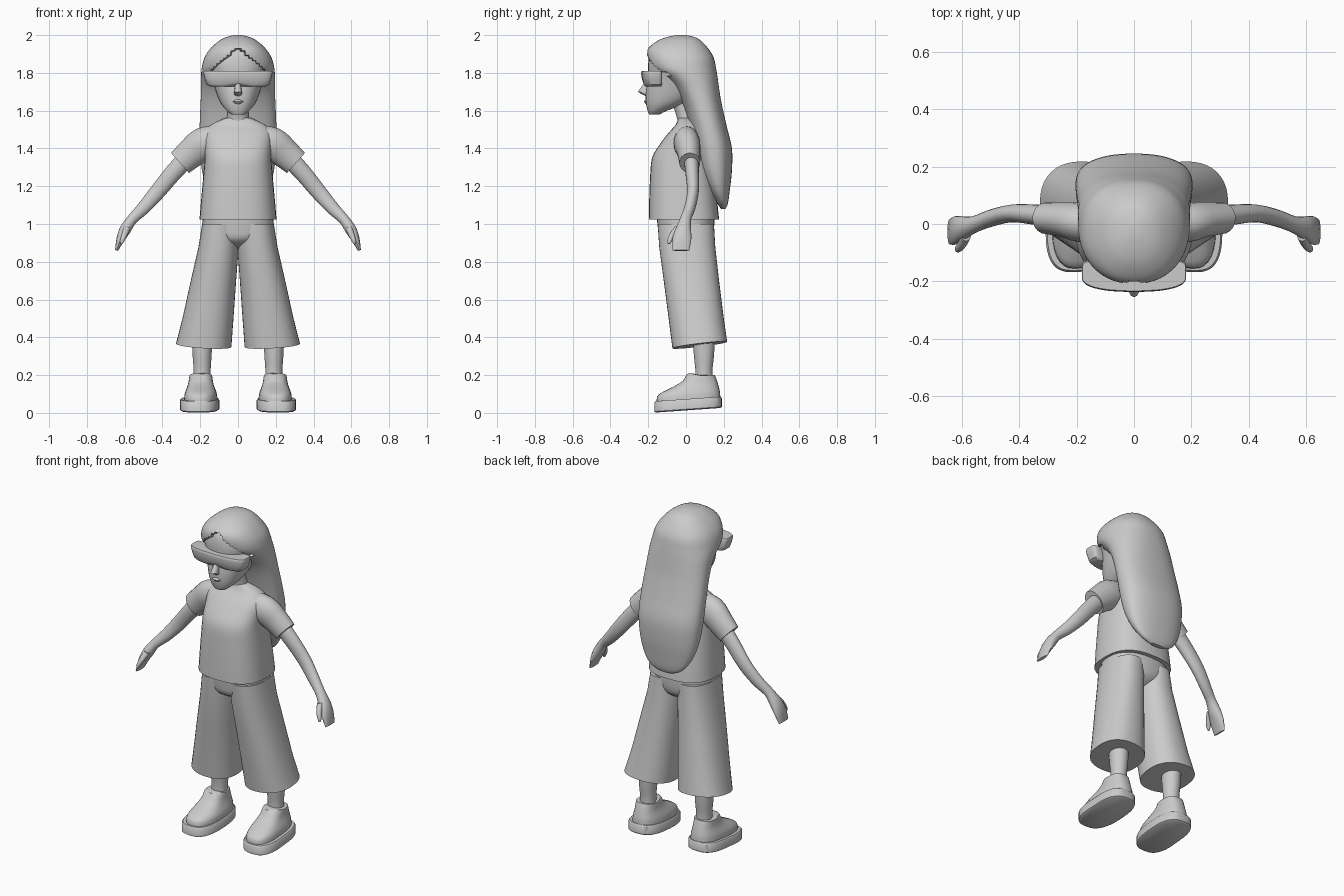
import bpy, bmesh
from math import sin, cos, pi, radians
from mathutils import Vector

cube = bpy.data.objects.get("Cube")
if cube:
    bpy.data.objects.remove(cube, do_unlink=True)

GREY = (0.6, 0.6, 0.6, 1)
clay = bpy.data.materials.new("plain_grey")
clay.use_nodes = True
clay.diffuse_color = GREY
clay.node_tree.nodes["Principled BSDF"].inputs["Base Color"].default_value = GREY


def rounded(t, power):
    """Point on a unit superellipse."""
    c, s = cos(t), sin(t)
    bend = lambda v: abs(v) ** (2 / power) * (1 if v >= 0 else -1)
    return bend(c), bend(s)


def refine(rows, steps):
    """Catmull-Rom interpolation between the given rows."""
    out = []
    for i in range(len(rows) - 1):
        a, b, c, d = (rows[max(0, min(len(rows) - 1, i + k))] for k in (-1, 0, 1, 2))
        for n in range(steps):
            t = n / steps
            out.append([q + t / 2 * (r - p + t * (2 * p - 5 * q + 4 * r - s + t * (3 * (q - r) + s - p)))
                        for p, q, r, s in zip(a, b, c, d)])
    return out + [list(rows[-1])]


def skin(name, rings, shape=None, side=1, angle=40):
    """Bridge rings of points, cap both ends and shade smooth."""
    bm = bmesh.new()
    loops = [[bm.verts.new(p) for p in ring] for ring in rings]
    for low, high in zip(loops, loops[1:]):
        for i in range(len(low)):
            bm.faces.new((low[i - 1], low[i], high[i], high[i - 1]))
    bm.faces.new(loops[0])
    bm.faces.new(loops[-1])
    for v in bm.verts:
        if shape:
            shape(v.co)
        v.co.x *= side
    bmesh.ops.recalc_face_normals(bm, faces=bm.faces)
    mesh = bpy.data.meshes.new(name)
    bm.to_mesh(mesh)
    bm.free()
    mesh.materials.append(clay)
    obj = bpy.data.objects.new(name, mesh)
    bpy.context.collection.objects.link(obj)
    bpy.ops.object.select_all(action="DESELECT")
    obj.select_set(True)
    bpy.context.view_layer.objects.active = obj
    bpy.ops.object.shade_smooth_by_angle(angle=radians(angle))
    return obj


def stack(name, rows, power=2, x=0, steps=3, segs=32, **kw):
    """Upright form; rows are height, half width, front y, back y."""
    rings = []
    for z, wide, front, back in refine(rows, steps):
        pts = [rounded(2 * pi * i / segs, power) for i in range(segs)]
        rings.append([Vector((x + wide * u, (front + back) / 2 + (back - front) / 2 * v, z)) for u, v in pts])
    return skin(name, rings, **kw)


def limb(name, rows, steps=3, segs=20, **kw):
    """Tube along a path; rows are x, y, z, half depth, half thickness."""
    rows = refine(rows, steps)
    path = [Vector(r[:3]) for r in rows]
    rings = []
    for i, row in enumerate(rows):
        along = path[min(i + 1, len(path) - 1)] - path[max(i - 1, 0)]
        deep = Vector((0, 1, 0))
        thick = along.cross(deep).normalized()
        rings.append([path[i] + deep * row[3] * cos(2 * pi * k / segs) + thick * row[4] * sin(2 * pi * k / segs)
                      for k in range(segs)])
    return skin(name, rings, **kw)


# Head, nose and neck
stack("head", [(1.58, .035, -.195, -.14), (1.60, .06, -.203, -.10), (1.64, .092, -.212, 0), (1.70, .117, -.212, .08),
               (1.78, .14, -.2, .1), (1.85, .16, -.2, .1), (1.92, .13, -.18, .1), (1.97, .05, -.1, .05)], power=2.2)
stack("nose", [(1.675, .012, -.21, -.19), (1.69, .022, -.24, -.19), (1.70, .02, -.255, -.19), (1.76, .012, -.21, -.18)],
      steps=1, segs=12)
stack("lips", [(1.635, .012, -.212, -.19), (1.648, .03, -.222, -.19), (1.66, .012, -.214, -.19)], steps=2, segs=12)
stack("neck", [(1.50, .07, -.05, .06), (1.55, .058, -.045, .05), (1.66, .055, -.08, .05)])


# Long hair with a pointed parting over the forehead
def parting(co):
    opening = 1.2 * (1.925 - co.z)
    if 1.79 < co.z < 1.925 and co.y < -.05 and abs(co.x) < opening:
        co.y += .05


stack("long_hair", [(1.08, .05, .185, .21), (1.11, .11, .165, .222), (1.18, .16, .12, .232), (1.28, .19, .075, .243),
                    (1.40, .203, .045, .243), (1.52, .203, .02, .215), (1.64, .198, -.02, .188),
                    (1.72, .195, -.065, .175), (1.77, .195, -.115, .168), (1.82, .193, -.185, .16),
                    (1.88, .178, -.207, .147), (1.93, .145, -.2, .117), (1.97, .1, -.15, .08),
                    (1.99, .06, -.1, .045), (2, .02, -.05, 0)],
      power=2.3, segs=64, steps=4, shape=parting)


# Wrap-around visor, notched over the nose
def wrap(co):
    co.y += .6 * co.x * co.x
    if co.z < 1.75 and abs(co.x) < .03:
        co.z += .012


stack("visor", [(1.728, .135, -.215, -.14), (1.738, .165, -.226, -.135), (1.795, .182, -.238, -.135),
                (1.81, .18, -.234, -.14)], power=5, steps=2, segs=48, shape=wrap)

# Shirt and trouser seat
stack("shirt", [(1.025, .204, -.197, .175), (1.12, .196, -.195, .165), (1.25, .184, -.19, .148), (1.35, .176, -.18, .13),
                (1.42, .178, -.14, .115), (1.48, .178, -.095, .095), (1.525, .145, -.055, .07), (1.56, .07, -.04, .05)],
      power=2.6)
stack("trouser_seat", [(.86, .03, -.03, .05), (.91, .12, -.13, .13), (.97, .185, -.148, .148),
                       (1.05, .185, -.155, .15)], power=2.4)


# Cuffs and soles are not level
def hem(co):
    if co.z < .5:
        co.z += .12 * (co.y - .08) + .06 * (co.x - .18)


def sole_pitch(co):
    co.z += .07 * (co.y + .16)
    co.x += .05 * max(0, -co.y)


def collar(co):
    sole_pitch(co)
    if co.z > .18:
        co.z += .3 * max(0, .08 - co.y)


for label, side in (("left", 1), ("right", -1)):
    # Flared trouser leg
    legs = []
    for z, inner, outer, front, back in ((.36, .035, .328, -.072, .218), (.5, .024, .294, -.092, .2),
                                         (.7, .01, .25, -.118, .175), (.88, -.004, .209, -.142, .155),
                                         (1.0, 0, .19, -.15, .148)):
        mid, wide = (inner + outer) / 2, (outer - inner) / 2
        ring = [rounded(2 * pi * i / 40, 2.3) for i in range(40)]
        legs.append([Vector((mid + wide * u, (front + back) / 2 + (back - front) / 2 * v, z)) for u, v in ring])
    skin(label + "_trouser_leg", legs, shape=hem, side=side)

    # Ankle and shoe
    stack(label + "_ankle", [(.12, .048, .045, .145), (.22, .045, .05, .14), (.3, .05, .042, .148), (.42, .056, .035, .155)],
          x=.19, side=side)
    stack(label + "_sole", [(.002, .094, -.16, .182), (.008, .104, -.168, .19), (.054, .104, -.168, .19),
                            (.062, .098, -.162, .184)], power=2.8, x=.203, steps=1, segs=40, shape=sole_pitch, side=side)
    stack(label + "_shoe_upper", [(.055, .088, -.155, .182), (.085, .086, -.153, .18), (.105, .08, -.13, .176),
                                  (.135, .068, -.06, .168), (.16, .063, -.015, .16), (.18, .06, .02, .152)],
          power=2.5, x=.197, steps=2, shape=collar, side=side)

    # Short sleeve, arm, hand and thumb
    limb(label + "_sleeve", [(.09, 0, 1.455, .06, .07), (.18, .005, 1.425, .07, .088), (.245, .015, 1.377, .062, .08),
                             (.307, .02, 1.323, .055, .071)], side=side)
    limb(label + "_arm", [(.25, .025, 1.37, .04, .05), (.34, .032, 1.275, .036, .046), (.425, .037, 1.172, .031, .042),
                          (.5, .02, 1.085, .03, .035), (.56, -.003, 1.025, .03, .028), (.597, -.015, .97, .042, .03),
                          (.622, -.022, .92, .05, .022), (.643, -.027, .86, .044, .008)], side=side)
    limb(label + "_thumb", [(.585, -.04, .985, .02, .018), (.598, -.068, .95, .018, .016),
                            (.612, -.085, .915, .014, .012), (.618, -.09, .895, .006, .006)], segs=12, side=side)
